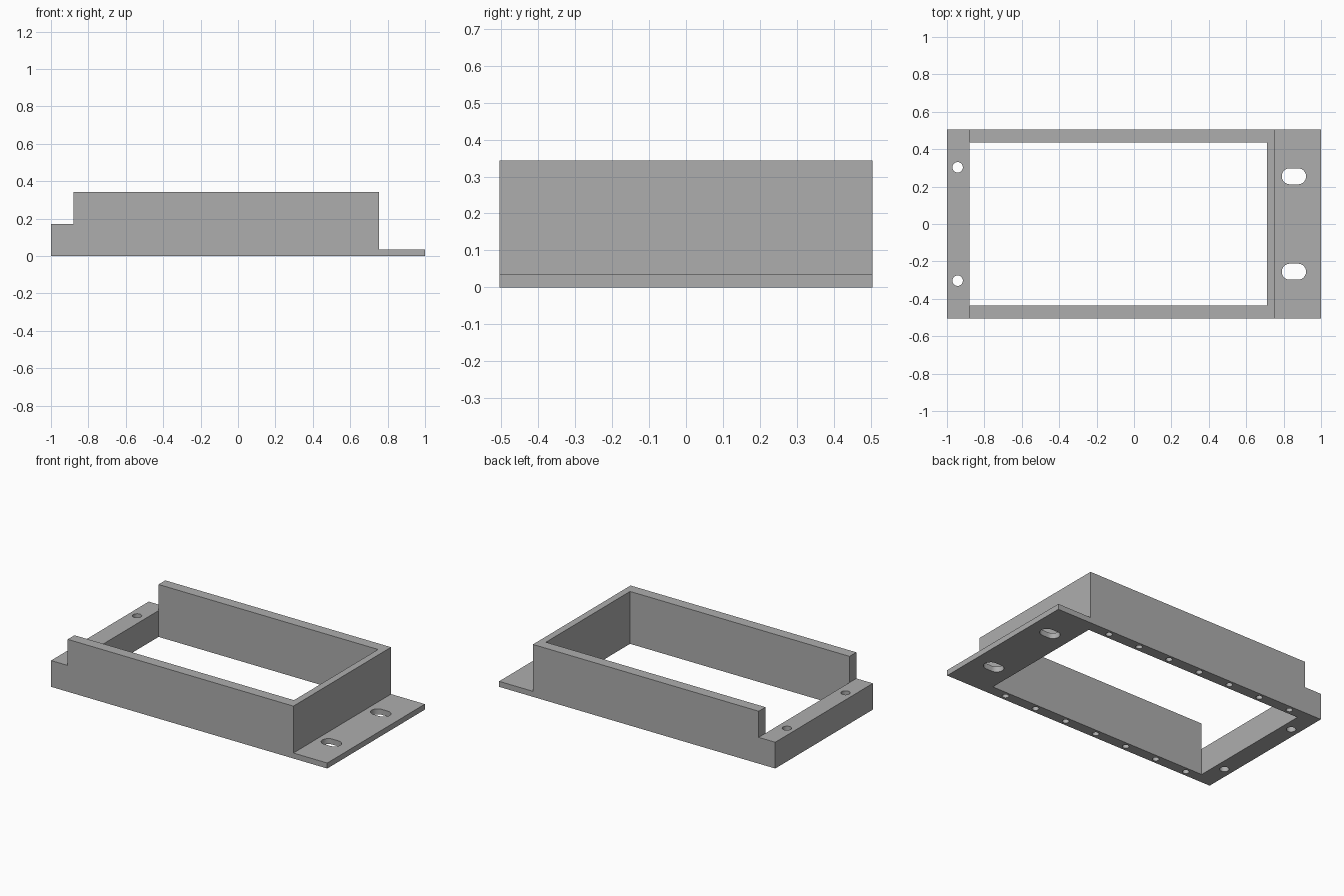
import bpy
import bmesh
from math import cos, sin, pi
from mathutils import Vector

cube = bpy.data.objects.get("Cube")
if cube:
    bpy.data.objects.remove(cube, do_unlink=True)

# Overall dimensions
HALF_DEPTH, HEIGHT = 0.505, 0.343
BAR_HEIGHT, FLANGE_HEIGHT = 0.172, 0.036
BAR_X, WALL_IN, WALL_OUT = -0.88, 0.71, 0.755
OPEN_Y = 0.435

grey = bpy.data.materials.new("matte grey")
grey.use_nodes = True
colour = (0.42, 0.42, 0.42, 1)
grey.diffuse_color = colour
grey.node_tree.nodes["Principled BSDF"].inputs["Base Color"].default_value = colour


def prism(bm, outline, offset):
    """Extrude a closed outline along an offset."""
    face = bm.faces.new([bm.verts.new(p) for p in outline])
    moved = bmesh.ops.extrude_face_region(bm, geom=[face])["geom"]
    verts = [v for v in moved if isinstance(v, bmesh.types.BMVert)]
    bmesh.ops.translate(bm, verts=verts, vec=Vector(offset))


def slot(bm, x, y, z0, z1, radius, stretch=0.0, steps=16):
    """Upright round pin, or a rounded slot when stretched along x."""
    outline = []
    for side, start in ((1, -pi / 2), (-1, pi / 2)):
        count = steps + 1 if stretch else steps
        for i in range(count):
            a = start + pi * i / steps
            outline.append((x + side * stretch + radius * cos(a),
                            y + radius * sin(a), z0))
    prism(bm, outline, (0, 0, z1 - z0))


def finish(bm, name):
    bmesh.ops.recalc_face_normals(bm, faces=bm.faces)
    mesh = bpy.data.meshes.new(name)
    bm.to_mesh(mesh)
    bm.free()
    obj = bpy.data.objects.new(name, mesh)
    bpy.context.collection.objects.link(obj)
    mesh.materials.append(grey)
    return obj


# Stepped side profile: low bar, tall frame, thin flange
bm = bmesh.new()
profile = [(-1, 0), (1, 0), (1, FLANGE_HEIGHT), (WALL_OUT, FLANGE_HEIGHT),
           (WALL_OUT, HEIGHT), (BAR_X, HEIGHT), (BAR_X, BAR_HEIGHT), (-1, BAR_HEIGHT)]
prism(bm, [(x, -HALF_DEPTH, z) for x, z in profile], (0, 2 * HALF_DEPTH, 0))
frame = finish(bm, "mounting_frame")

# Cutter for the central opening and every hole
bm = bmesh.new()
opening = [(BAR_X, -OPEN_Y), (WALL_IN, -OPEN_Y), (WALL_IN, OPEN_Y), (BAR_X, OPEN_Y)]
prism(bm, [(x, y, -0.1) for x, y in opening], (0, 0, 0.6))
for side in (-1, 1):
    # Flange slots and bar through holes
    slot(bm, 0.855, side * 0.255, -0.1, 0.1, 0.043, stretch=0.022)
    slot(bm, -0.943, side * 0.303, -0.1, 0.3, 0.028)
    # Blind screw holes under the long rails
    for i in range(7):
        slot(bm, 0.585 - 0.229 * i, side * 0.47, -0.1, 0.1, 0.02)
cutter = finish(bm, "hole_cutter")
cutter.hide_render = True

cut = frame.modifiers.new("holes", "BOOLEAN")
cut.operation = "DIFFERENCE"
cut.solver = "EXACT"
cut.object = cutter
bpy.context.view_layer.objects.active = frame
frame.select_set(True)
bpy.ops.object.modifier_apply(modifier=cut.name)
bpy.data.objects.remove(cutter, do_unlink=True)

# Smooth hole walls, crisp edges
bpy.ops.object.shade_smooth_by_angle(angle=pi / 6)
